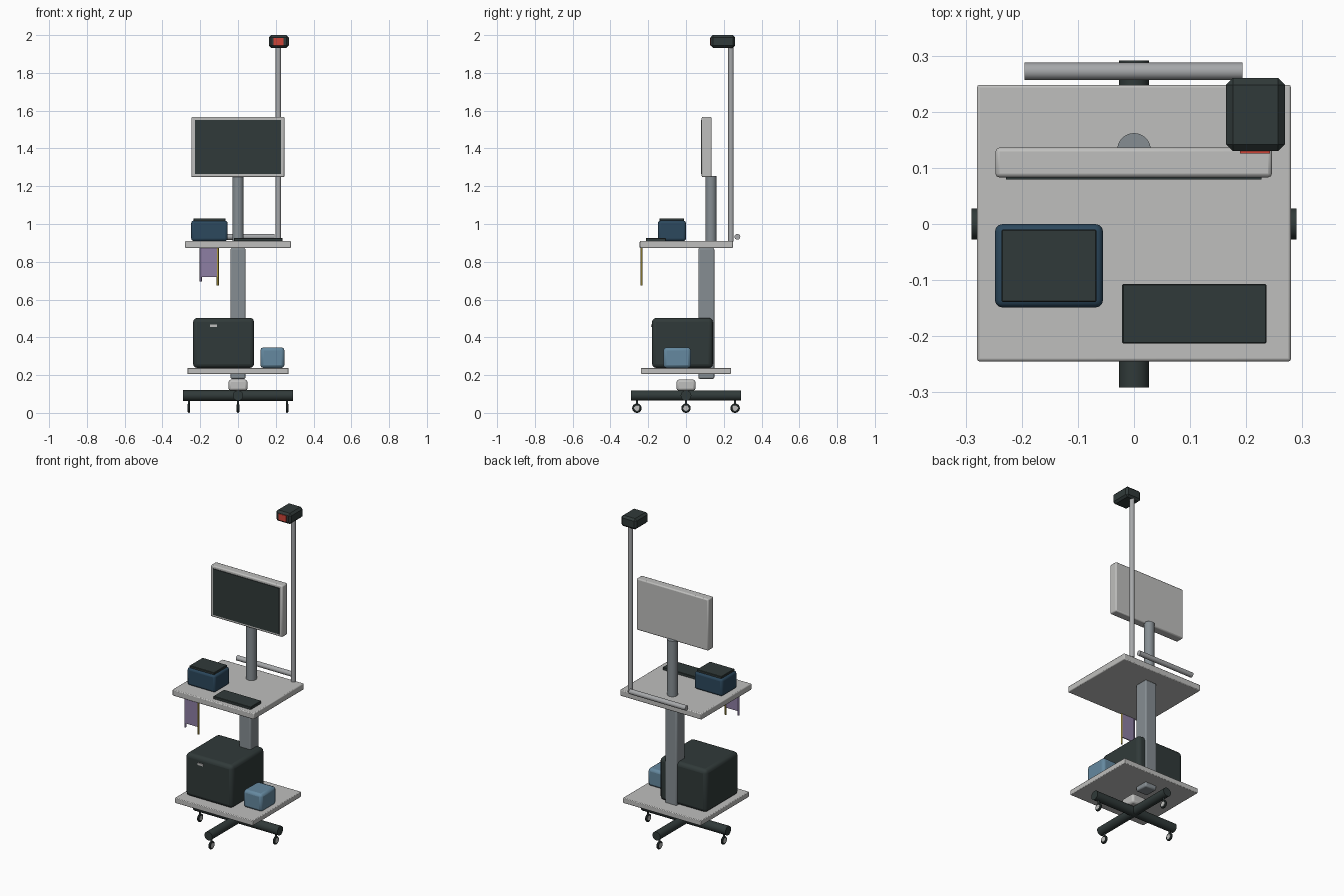
import bpy, math
from mathutils import Vector

if "Cube" in bpy.data.objects:
    bpy.data.objects.remove(bpy.data.objects["Cube"])


def colour(name, r, g, b):
    m = bpy.data.materials.new(name)
    m.diffuse_color = (r, g, b, 1)
    m.use_nodes = True
    m.node_tree.nodes["Principled BSDF"].inputs["Base Color"].default_value = m.diffuse_color
    return m


DARK = colour("charcoal", 0.03, 0.042, 0.041)
LIGHT = colour("light grey", 0.52, 0.52, 0.51)
STEEL = colour("steel grey", 0.24, 0.27, 0.29)
METAL = colour("pole metal", 0.38, 0.39, 0.40)
NAVY = colour("navy blue", 0.025, 0.065, 0.11)
SKY = colour("dusty blue", 0.13, 0.25, 0.35)
PURPLE = colour("muted purple", 0.27, 0.21, 0.37)
RED = colour("red", 0.62, 0.06, 0.04)
YELLOW = colour("mustard", 0.42, 0.32, 0.05)


def smooth(o):
    bpy.ops.object.select_all(action='DESELECT')
    o.select_set(True)
    bpy.context.view_layer.objects.active = o
    bpy.ops.object.shade_smooth_by_angle(angle=math.radians(35))


def box(name, x, y, z, mat, bevel=0.0, segments=2):
    """Box from (min, max) pairs, with optional rounded edges."""
    bpy.ops.mesh.primitive_cube_add(size=1)
    o = bpy.context.object
    o.name = name
    for v in o.data.vertices:
        v.co = Vector([(a + b) / 2 + c * (b - a) for (a, b), c in zip((x, y, z), v.co)])
    o.data.materials.append(mat)
    if bevel:
        m = o.modifiers.new("bevel", 'BEVEL')
        m.width, m.segments = bevel, segments
        if segments > 1:
            smooth(o)
    return o


def rod(name, a, b, r, mat, sides=24):
    """Cylinder between two points."""
    a, b = Vector(a), Vector(b)
    bpy.ops.mesh.primitive_cylinder_add(vertices=sides, radius=r, depth=(b - a).length,
                                        location=(a + b) / 2)
    o = bpy.context.object
    o.name = name
    o.rotation_euler = (b - a).to_track_quat('Z', 'Y').to_euler()
    o.data.materials.append(mat)
    smooth(o)
    return o


# Cross base and casters
rod("base_beam_side", (-0.29, 0, 0.092), (0.29, 0, 0.092), 0.028, DARK)
rod("base_beam_long", (0, -0.291, 0.092), (0, 0.291, 0.092), 0.027, DARK)
for i, (cx, cy) in enumerate([(0.26, 0), (-0.26, 0), (0, 0.26), (0, -0.26)]):
    rod(f"caster_stem_{i}", (cx, cy, 0.03), (cx, cy, 0.075), 0.006, DARK, 12)
    bpy.ops.mesh.primitive_torus_add(major_radius=0.018, minor_radius=0.007,
                                     major_segments=24, minor_segments=10,
                                     location=(cx, cy, 0.025),
                                     rotation=(0, math.pi / 2, 0))
    tyre = bpy.context.object
    tyre.name = f"caster_tyre_{i}"
    tyre.data.materials.append(DARK)
    smooth(tyre)
    rod(f"caster_hub_{i}", (cx - 0.007, cy, 0.025), (cx + 0.007, cy, 0.025), 0.015, LIGHT)
box("base_block", (-0.05, 0.05), (-0.05, 0.05), (0.118, 0.176), LIGHT, 0.012)

# Shelves and column
box("lower_shelf", (-0.268, 0.268), (-0.238, 0.238), (0.206, 0.238), LIGHT, 0.004)
box("lower_column", (-0.04, 0.04), (0.065, 0.15), (0.18, 0.873), STEEL, 0.008)
box("desk_top", (-0.28, 0.28), (-0.245, 0.248), (0.872, 0.91), LIGHT, 0.005)
rod("upper_column", (0, 0.132, 0.9), (0, 0.132, 1.255), 0.03, STEEL, 32)

# Monitor
box("monitor", (-0.247, 0.246), (0.083, 0.136), (1.248, 1.567), LIGHT, 0.007)
box("monitor_screen", (-0.228, 0.227), (0.079, 0.085), (1.264, 1.55), DARK)

# Camera on its pole, with a rail along the back of the desk
rod("camera_pole", (0.214, 0.238, 0.908), (0.214, 0.238, 1.95), 0.0145, METAL)
box("camera", (0.164, 0.269), (0.13, 0.26), (1.933, 2.0), DARK, 0.012, 1)
box("camera_lens", (0.189, 0.242), (0.126, 0.134), (1.946, 1.986), RED)
rod("rear_rail", (-0.195, 0.272, 0.932), (0.193, 0.272, 0.932), 0.0155, METAL, 16)

# Items on the desk
box("blue_case", (-0.248, -0.055), (-0.149, 0.0), (0.91, 1.018), NAVY, 0.014, 3)
box("blue_case_lid", (-0.236, -0.067), (-0.139, -0.01), (1.012, 1.03), DARK, 0.002, 1)
box("keyboard", (-0.021, 0.236), (-0.213, -0.107), (0.908, 0.926), DARK, 0.002, 1)

# Cables and panel hanging under the front edge
box("hanging_panel", (-0.197, -0.109), (-0.238, -0.232), (0.72, 0.875), PURPLE)
rod("cable_left", (-0.197, -0.235, 0.695), (-0.197, -0.235, 0.88), 0.0055, PURPLE, 12)
rod("cable_right", (-0.107, -0.235, 0.675), (-0.107, -0.235, 0.88), 0.0055, YELLOW, 12)

# Items on the lower shelf
box("computer_case", (-0.238, 0.085), (-0.18, 0.142), (0.238, 0.503), DARK, 0.022, 3)
box("case_badge", (-0.148, -0.112), (-0.185, -0.178), (0.454, 0.467), LIGHT)
box("small_box", (0.118, 0.246), (-0.12, 0.026), (0.238, 0.347), SKY, 0.016, 2)
